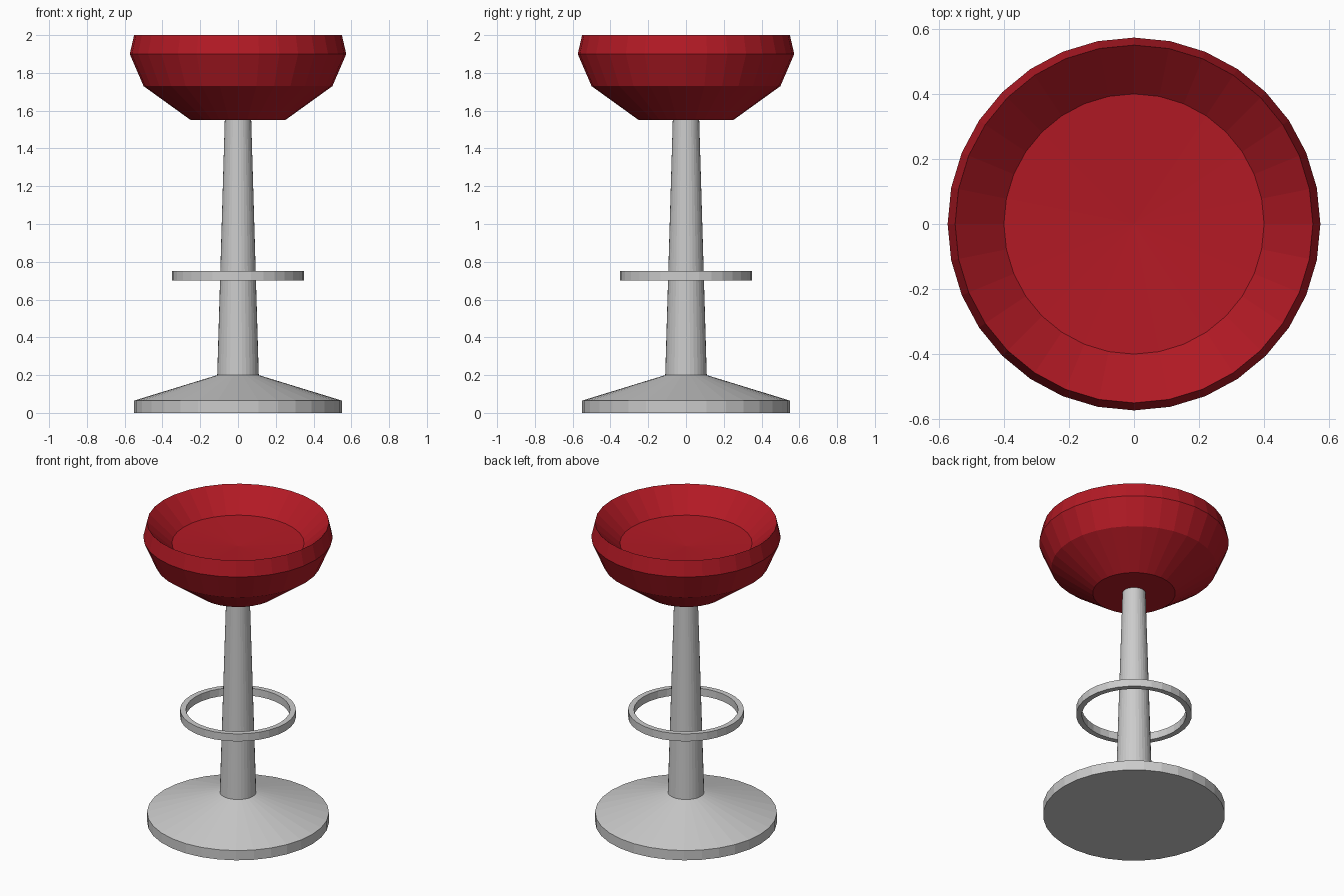
import bpy, bmesh
from math import cos, sin, tau

if "Cube" in bpy.data.objects:
    bpy.data.objects.remove(bpy.data.objects["Cube"])

SIDES = 32


def lathe(name, profile, closed=False, material=None):
    """Revolve (radius, z) points around z; a radius of 0 becomes a single pole."""
    bm = bmesh.new()
    rings = []
    for r, z in profile:
        if r == 0:
            rings.append([bm.verts.new((0, 0, z))] * SIDES)
        else:
            rings.append([bm.verts.new((r * cos(tau * i / SIDES), r * sin(tau * i / SIDES), z))
                          for i in range(SIDES)])
    pairs = list(zip(rings, rings[1:]))
    if closed:
        pairs.append((rings[-1], rings[0]))
    for a, b in pairs:
        for i in range(SIDES):
            j = (i + 1) % SIDES
            bm.faces.new(dict.fromkeys((a[i], a[j], b[j], b[i])))
    bmesh.ops.recalc_face_normals(bm, faces=bm.faces)
    mesh = bpy.data.meshes.new(name)
    bm.to_mesh(mesh)
    bm.free()
    obj = bpy.data.objects.new(name, mesh)
    bpy.context.collection.objects.link(obj)
    if material:
        mesh.materials.append(material)
    return obj


red = bpy.data.materials.new("red_vinyl")
red.diffuse_color = (0.45, 0.01, 0.018, 1)
red.use_nodes = True
red.node_tree.nodes["Principled BSDF"].inputs["Base Color"].default_value = red.diffuse_color

# Weighted foot and tapered post
lathe("base", [(0, 0), (0.55, 0), (0.55, 0.065), (0.11, 0.2), (0, 0.2)])
lathe("post", [(0, 0.2), (0.11, 0.2), (0.07, 1.55), (0, 1.55)])

# Footrest ring, rectangular in section
lathe("footrest_ring", [(0.315, 0.7), (0.35, 0.7), (0.35, 0.75), (0.315, 0.75)], closed=True)

# Bowl-shaped seat with a slightly dished cushion
lathe("seat", [(0, 1.55), (0.25, 1.55), (0.5, 1.73), (0.573, 1.9), (0.55, 2.0),
               (0.4, 1.86), (0, 1.84)], material=red)
